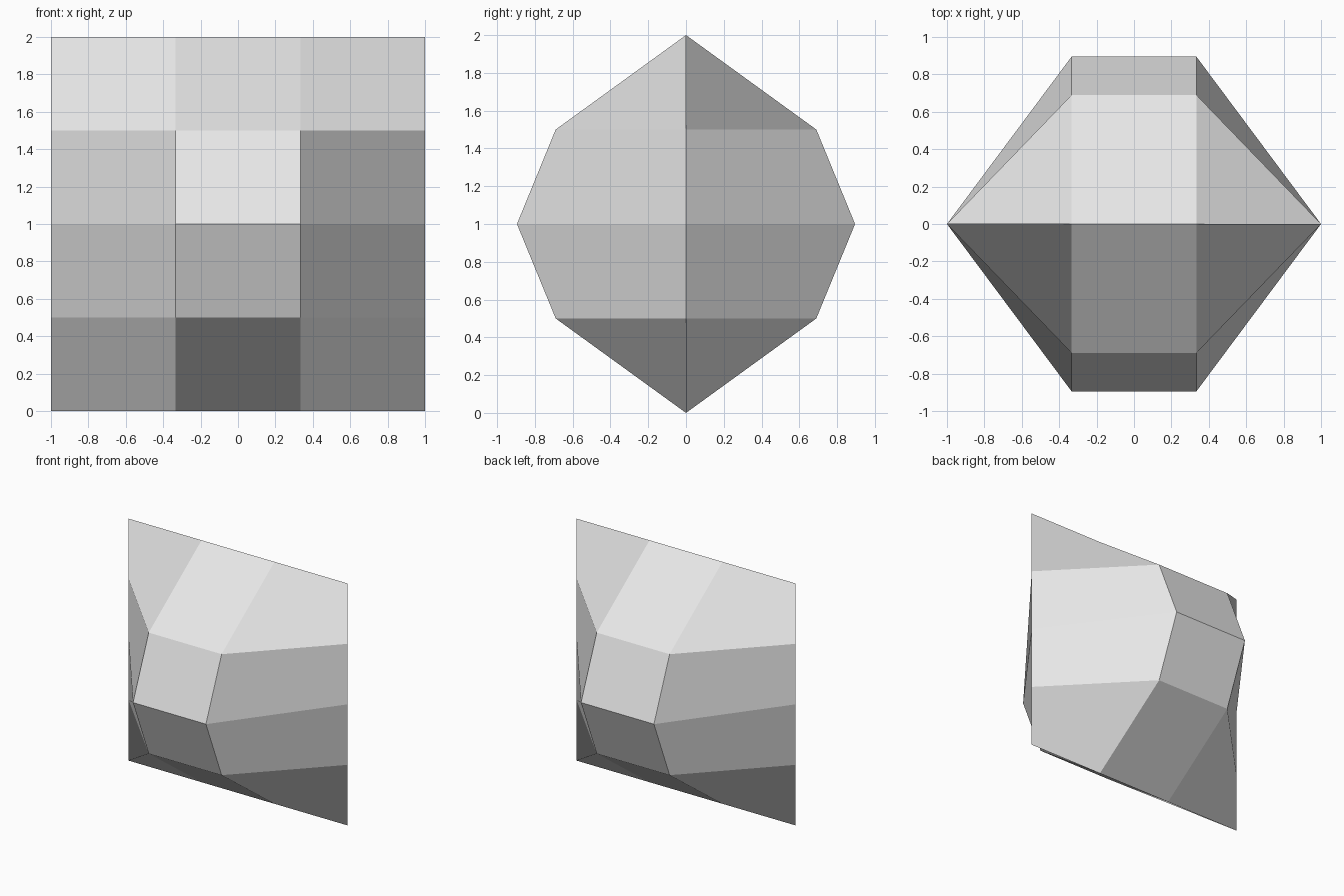
import bpy
import bmesh

# Remove the default cube only
cube = bpy.data.objects.get("Cube")
if cube:
    bpy.data.objects.remove(cube, do_unlink=True)

# Plain light grey
GREY = (0.8, 0.8, 0.8, 1.0)
mat = bpy.data.materials.new("light_grey")
mat.use_nodes = True
mat.diffuse_color = GREY
bsdf = next(n for n in mat.node_tree.nodes if n.type == "BSDF_PRINCIPLED")
bsdf.inputs["Base Color"].default_value = GREY

# Square sheet grid, bulged on both sides and pinched to a flat rim
COLUMNS = [-1, -1 / 3, 1 / 3, 1]
ROWS = [0, 0.5, 1, 1.5, 2]
BULGE = [0, 0.69, 0.895, 0.69, 0]

bm = bmesh.new()
shared = {}


def sheet_point(i, j, turn):
    """Point of a sheet; rim points are shared by both sheets."""
    x = COLUMNS[i]
    depth = 0 if abs(x) == 1 else BULGE[j]
    place = (turn * x, -turn * depth, ROWS[j])
    key = tuple(round(c, 3) for c in place)
    if key not in shared:
        shared[key] = bm.verts.new(place)
    return shared[key]


# Front sheet, then the same sheet turned half round for the back;
# each quad starts at its lower corner so that all folds run the same way
for turn in (1, -1):
    for i in range(len(COLUMNS) - 1):
        for j in range(len(ROWS) - 1):
            steps = ((i, j), (i + 1, j), (i + 1, j + 1), (i, j + 1))
            bm.faces.new([sheet_point(a, b, turn) for a, b in steps])

mesh = bpy.data.meshes.new("faceted_pillow")
bm.to_mesh(mesh)
bm.free()
mesh.materials.append(mat)
pillow = bpy.data.objects.new("faceted_pillow", mesh)
bpy.context.collection.objects.link(pillow)
